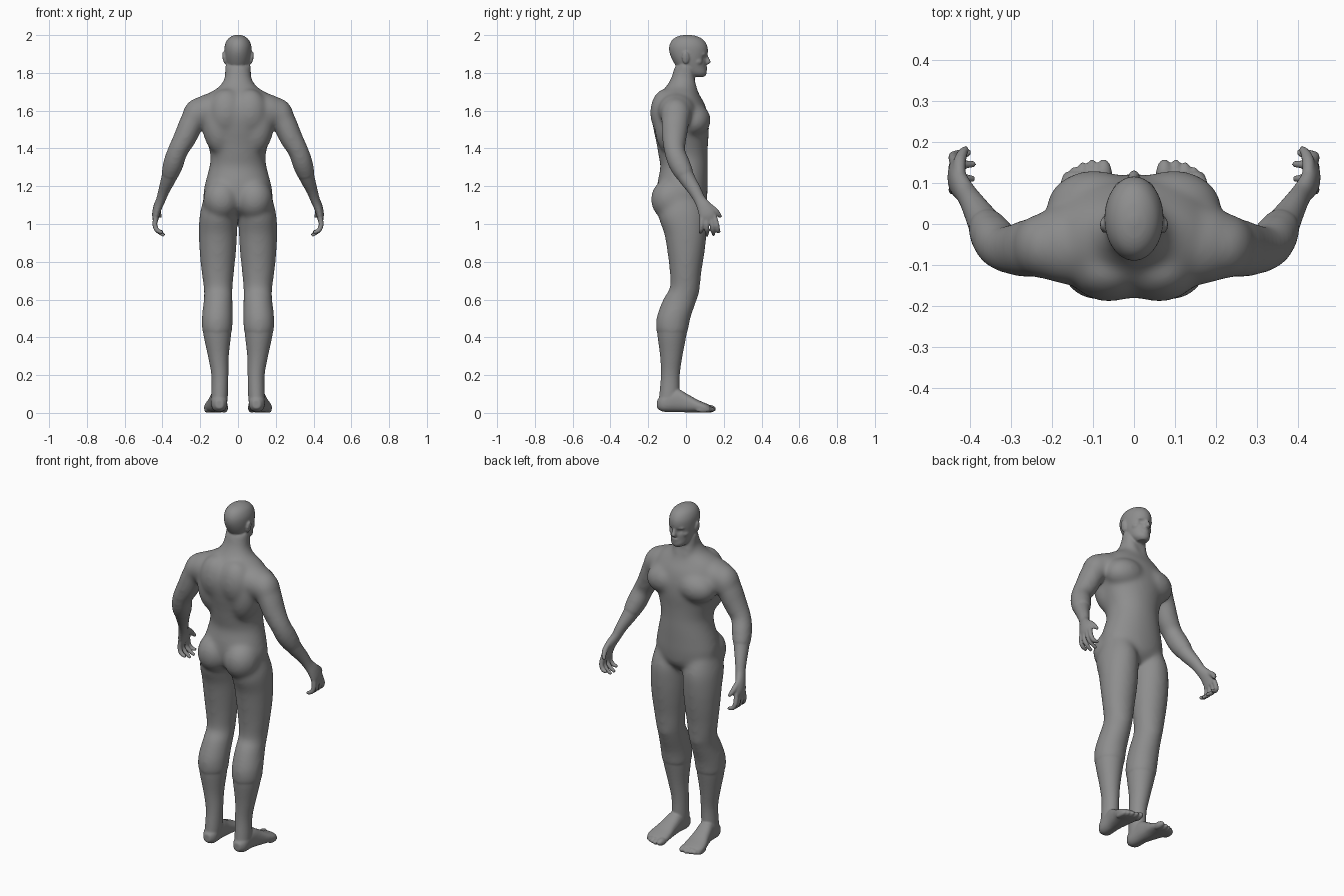
import bpy, bmesh, math
from mathutils import Vector, Matrix

bm = bmesh.new()
UP = (0, 0, 1)


def spline(rows, n):
    """Catmull-Rom subdivision of rows of numbers."""
    out = []
    for i in range(len(rows) - 1):
        a, b, c, d = (rows[max(0, min(len(rows) - 1, i + k))] for k in (-1, 0, 1, 2))
        for k in range(n):
            t = k / n
            out.append([0.5 * (2 * q + (r - p) * t + (2 * p - 5 * q + 4 * r - s) * t * t
                               + (3 * q - p - 3 * r + s) * t ** 3)
                        for p, q, r, s in zip(a, b, c, d)])
    return out + [list(rows[-1])]


def loft(rows, side=1, normal=None, p=2.0, seg=32, n=5):
    """Closed skin over elliptical rings (x, y, z, width radius, depth radius)."""
    pts = spline(rows, n)
    rings = []
    for i, (x, y, z, ru, rv) in enumerate(pts):
        if normal:
            t = Vector(normal)
        else:
            t = (Vector(pts[min(i + 1, len(pts) - 1)][:3]) - Vector(pts[max(i - 1, 0)][:3])).normalized()
        u = Vector((1, 0, 0))
        u = (u - t * u.dot(t)).normalized()
        v = t.cross(u)
        ring = []
        for k in range(seg):
            a = 2 * math.pi * k / seg
            c, s = math.cos(a), math.sin(a)
            co = (Vector((x, y, z)) + u * ru * math.copysign(abs(c) ** (2 / p), c)
                  + v * rv * math.copysign(abs(s) ** (2 / p), s))
            co.x *= side
            ring.append(bm.verts.new(co))
        rings.append(ring)
    faces = [bm.faces.new((a[k], a[(k + 1) % seg], b[(k + 1) % seg], b[k]))
             for a, b in zip(rings, rings[1:]) for k in range(seg)]
    faces += [bm.faces.new(rings[0][::-1]), bm.faces.new(rings[-1])]
    bmesh.ops.recalc_face_normals(bm, faces=faces)
    return [v for r in rings for v in r]


def blob(c, r, side=1, tilt=0.0, axis='Y'):
    """Muscle ellipsoid."""
    m = (Matrix.Translation((c[0] * side, c[1], c[2])) @ Matrix.Rotation(tilt * side, 4, axis)
         @ Matrix.Diagonal((*r, 1)))
    bmesh.ops.create_uvsphere(bm, u_segments=28, v_segments=18, radius=1, matrix=m)


def skin(name, voxel, rounds, swell):
    """Object that fuses everything in bm into one smooth skin."""
    mesh = bpy.data.meshes.new(name)
    bm.to_mesh(mesh)
    bm.free()
    ob = bpy.data.objects.new(name, mesh)
    bpy.context.collection.objects.link(ob)
    fuse = ob.modifiers.new("fuse", 'REMESH')
    fuse.mode = 'VOXEL'
    fuse.voxel_size = voxel
    fuse.use_smooth_shade = True
    soften = ob.modifiers.new("soften", 'SMOOTH')
    soften.factor = .5
    soften.iterations = rounds
    grow = ob.modifiers.new("grow", 'DISPLACE')
    grow.mid_level = 0
    grow.strength = swell
    return ob


# limb sections, shared by the soft core and the finished skin
arm = [(.190, -.050, 1.615, .050, .060), (.238, -.056, 1.550, .058, .068),
       (.280, -.062, 1.458, .055, .060), (.320, -.060, 1.385, .048, .050),
       (.342, -.036, 1.320, .049, .052), (.364, .000, 1.250, .040, .043),
       (.391, .045, 1.180, .029, .034), (.408, .072, 1.130, .024, .030),
       (.425, .096, 1.090, .022, .038), (.435, .113, 1.050, .019, .044),
       (.436, .121, 1.020, .014, .038)]
leg = [(.100, -.020, 1.150, .070, .090), (.103, -.018, 1.050, .093, .122),
       (.106, -.003, .950, .095, .106), (.107, .000, .850, .090, .092),
       (.107, -.002, .750, .080, .078), (.105, -.007, .660, .070, .073),
       (.105, -.032, .600, .070, .083), (.110, -.067, .500, .076, .084),
       (.110, -.074, .420, .073, .077), (.104, -.078, .300, .054, .058),
       (.096, -.083, .200, .044, .049), (.097, -.088, .100, .043, .052),
       (.100, -.095, .040, .040, .052)]

# core: torso and neck
loft([(0, .00, 1.035, .045, .05), (0, -.015, 1.085, .15, .11), (0, -.02, 1.15, .177, .126),
      (0, -.018, 1.22, .166, .126), (0, -.010, 1.30, .145, .119), (0, -.015, 1.36, .139, .123),
      (0, -.020, 1.43, .155, .130), (0, -.025, 1.50, .178, .140), (0, -.032, 1.57, .200, .142),
      (0, -.036, 1.63, .192, .130), (0, -.036, 1.68, .160, .102), (0, -.027, 1.72, .098, .076),
      (0, -.017, 1.77, .066, .056), (0, .003, 1.84, .058, .056)], normal=UP, p=2.1, seg=48)
for s in (1, -1):
    # core: limbs' upper halves
    loft(arm[:6], s)
    loft(leg[:9], s, UP, seg=40)
    # core: shoulder, chest, back, seat and knee muscles
    blob((.222, -.054, 1.578), (.066, .074, .086), s, -.35)
    blob((.155, -.050, 1.600), (.115, .092, .082), s, .35)
    blob((.097, .038, 1.550), (.112, .087, .082), s, .15)
    blob((.105, -.080, 1.520), (.080, .080, .150), s, .12)
    blob((.062, -.110, 1.590), (.090, .073, .120), s)
    blob((.086, -.082, 1.130), (.092, .098, .105), s)
    blob((.105, .022, .655), (.050, .046, .060), s)
    loft([(.055, -.01, 1.85, .014, .016), (.042, .02, 1.77, .017, .019), (.018, .045, 1.68, .015, .017)], s)

core = skin("core", .01, 25, .006)
soft = bpy.data.meshes.new_from_object(core.evaluated_get(bpy.context.evaluated_depsgraph_get()))
bpy.data.objects.remove(core)
bm = bmesh.new()
bm.from_mesh(soft)

# head, with eye sockets pressed in
head = loft([(0, .065, 1.780, .026, .033), (0, .052, 1.798, .044, .057), (0, .030, 1.83, .057, .076),
             (0, .018, 1.87, .067, .090), (0, .014, 1.91, .071, .101), (0, .012, 1.945, .069, .099),
             (0, .010, 1.975, .056, .081), (0, .008, 1.993, .034, .050), (0, .008, 2.001, .008, .010)],
            normal=UP, seg=64, n=7)
for v in head:
    for s in (1, -1):
        d = (v.co - Vector((s * .029, .100, 1.880))).length
        v.co.y -= .013 * math.exp(-(d / .015) ** 2)

# nose, lips and chin
loft([(0, .102, 1.900, .007, .008), (0, .110, 1.878, .009, .012), (0, .115, 1.857, .014, .016),
      (0, .106, 1.845, .011, .010)], normal=UP)
blob((0, .101, 1.829), (.022, .011, .006))
blob((0, .101, 1.817), (.019, .010, .006))
blob((0, .092, 1.797), (.024, .016, .014))

for s in (1, -1):
    # brow, cheekbone and ear
    blob((.027, .095, 1.899), (.026, .012, .008), s, -.4, 'Z')
    blob((.042, .060, 1.860), (.019, .026, .020), s)
    blob((.073, -.002, 1.880), (.008, .019, .033), s, .15)
    # lower arm and hand
    loft(arm[2:], s)
    # fingers and thumb
    for y0, y1, x2, y2, z2 in ((.085, .083, .397, .076, .955), (.108, .110, .390, .111, .938),
                               (.130, .139, .388, .147, .940), (.149, .164, .398, .175, .960)):
        loft([(.434, y0, 1.045, .013, .013), (.440, y1, .995, .0125, .0118),
              (.426, (y1 + y2) / 2, .965, .012, .0115), (x2, y2, z2, .008, .008)], s, seg=14)
    loft([(.425, .115, 1.10, .014, .016), (.425, .150, 1.075, .015, .015),
          (.418, .172, 1.052, .012, .012), (.408, .184, 1.035, .008, .008)], s, seg=14)
    # lower leg
    loft(leg[4:], s, UP, seg=40)
    # foot and toes
    loft([(.098, -.152, .046, .020, .022), (.099, -.120, .052, .040, .045),
          (.102, -.050, .066, .043, .060), (.109, .010, .050, .050, .047),
          (.115, .060, .036, .060, .033), (.117, .100, .027, .062, .025),
          (.115, .125, .023, .050, .018)], s, (0, 1, 0), p=2.4)
    for x, y, r in ((.074, .120, .020), (.102, .120, .016), (.125, .113, .016),
                    (.146, .103, .015), (.164, .090, .014)):
        blob((x, y, r + .002), (r, .038, r), s)

body = skin("body", .005, 7, .0008)

# eyes
eyes = []
for s, name in ((1, "right_eye"), (-1, "left_eye")):
    bpy.ops.mesh.primitive_uv_sphere_add(segments=24, ring_count=16, radius=1, location=(s * .029, .078, 1.881))
    eye = bpy.context.object
    eye.name = name
    eye.scale = (.013, .012, .009)
    bpy.ops.object.shade_smooth()
    eyes.append(eye)

# dark grey skin
grey = bpy.data.materials.new("dark_grey")
grey.diffuse_color = (.27, .27, .27, 1)
for ob in [body] + eyes:
    ob.data.materials.append(grey)
